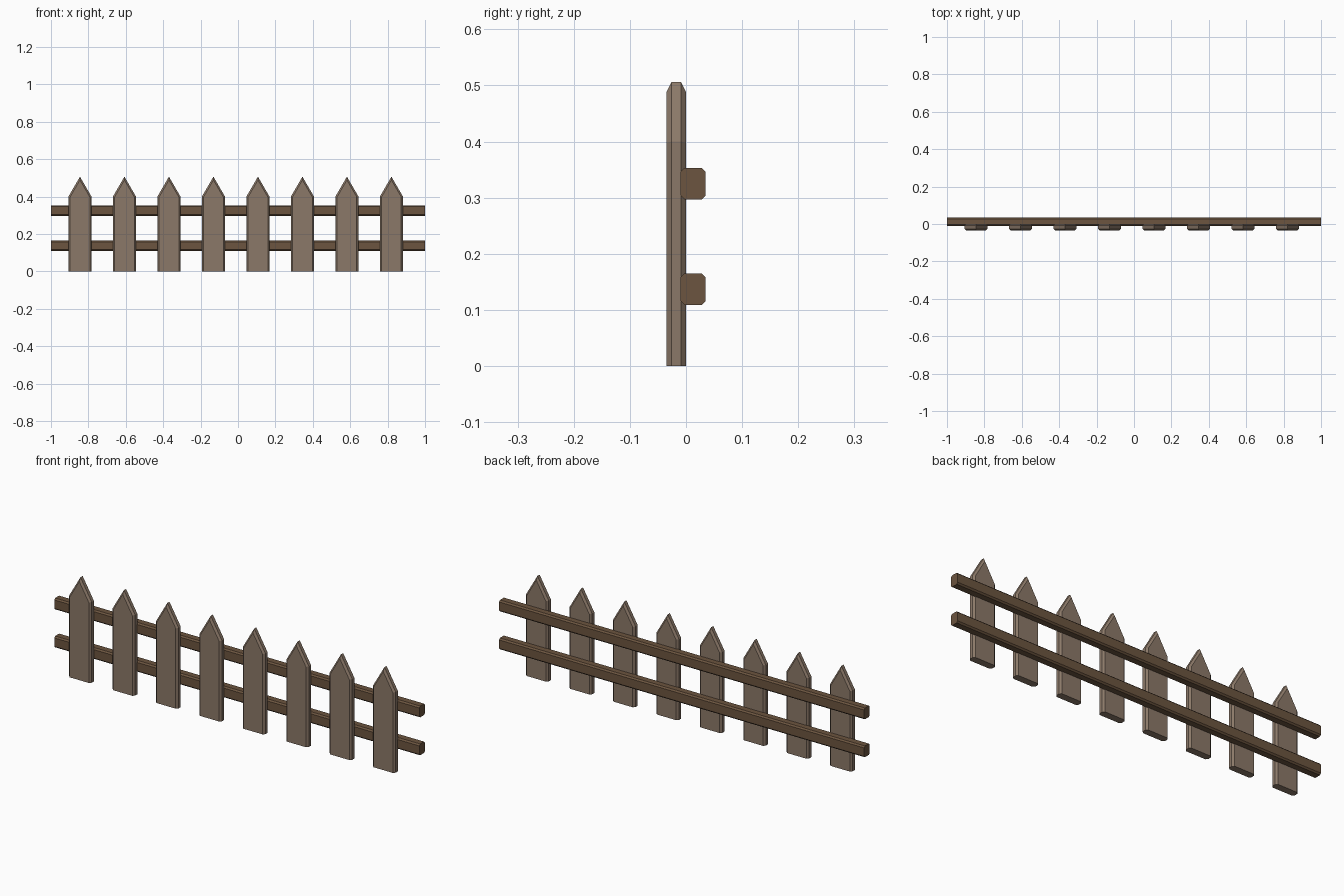
import bpy

if "Cube" in bpy.data.objects:
    bpy.data.objects.remove(bpy.data.objects["Cube"])


def material(name, color):
    m = bpy.data.materials.new(name)
    m.diffuse_color = color
    m.use_nodes = True
    m.node_tree.nodes["Principled BSDF"].inputs["Base Color"].default_value = m.diffuse_color
    return m


def loft(name, rings, mat):
    """Skin matching rings of points and cap both ends."""
    n = len(rings[0])
    verts = [p for r in rings for p in r]
    faces = [tuple(range(n)), tuple(reversed(range(len(verts) - n, len(verts))))]
    for k in range(len(rings) - 1):
        a, b = k * n, (k + 1) * n
        for i in range(n):
            j = (i + 1) % n
            faces.append((a + j, a + i, b + i, b + j))
    me = bpy.data.meshes.new(name)
    me.from_pydata(verts, [], faces)
    me.materials.append(mat)
    ob = bpy.data.objects.new(name, me)
    bpy.context.collection.objects.link(ob)
    return ob


picket_wood = material("picket_wood", (0.26, 0.19, 0.14, 1))
rail_wood = material("rail_wood", (0.15, 0.09, 0.05, 1))

# Pickets: pointed boards, chamfered all round except at the foot
HALF, SHOULDER, TIP, CH = 0.0615, 0.40, 0.506, 0.009
slope = (TIP - SHOULDER) / HALF
drop = CH * (1 + slope ** 2) ** 0.5


def outline(y, inset):
    w = HALF - (CH if inset else 0)
    tip = TIP - (drop if inset else 0)
    sh = tip - slope * w
    return [(-w, y, 0), (w, y, 0), (w, y, sh), (0, y, tip), (-w, y, sh)]


rings = [outline(-0.035, True), outline(-0.035 + CH, False),
         outline(-CH, False), outline(0, True)]
for i in range(8):
    picket = loft(f"picket_{i + 1}", rings, picket_wood)
    picket.location.x = -0.845 + i * 0.2379

# Rails: long chamfered bars behind the pickets
Y0, Y1, HZ, C = -0.0095, 0.035, 0.028, 0.007
section = [(Y0 + C, -HZ), (Y1 - C, -HZ), (Y1, -HZ + C), (Y1, HZ - C),
           (Y1 - C, HZ), (Y0 + C, HZ), (Y0, HZ - C), (Y0, -HZ + C)]
for name, z in (("lower_rail", 0.137), ("upper_rail", 0.325)):
    rail = loft(name, [[(x, y, h) for y, h in section] for x in (1, -1)], rail_wood)
    rail.location.z = z
